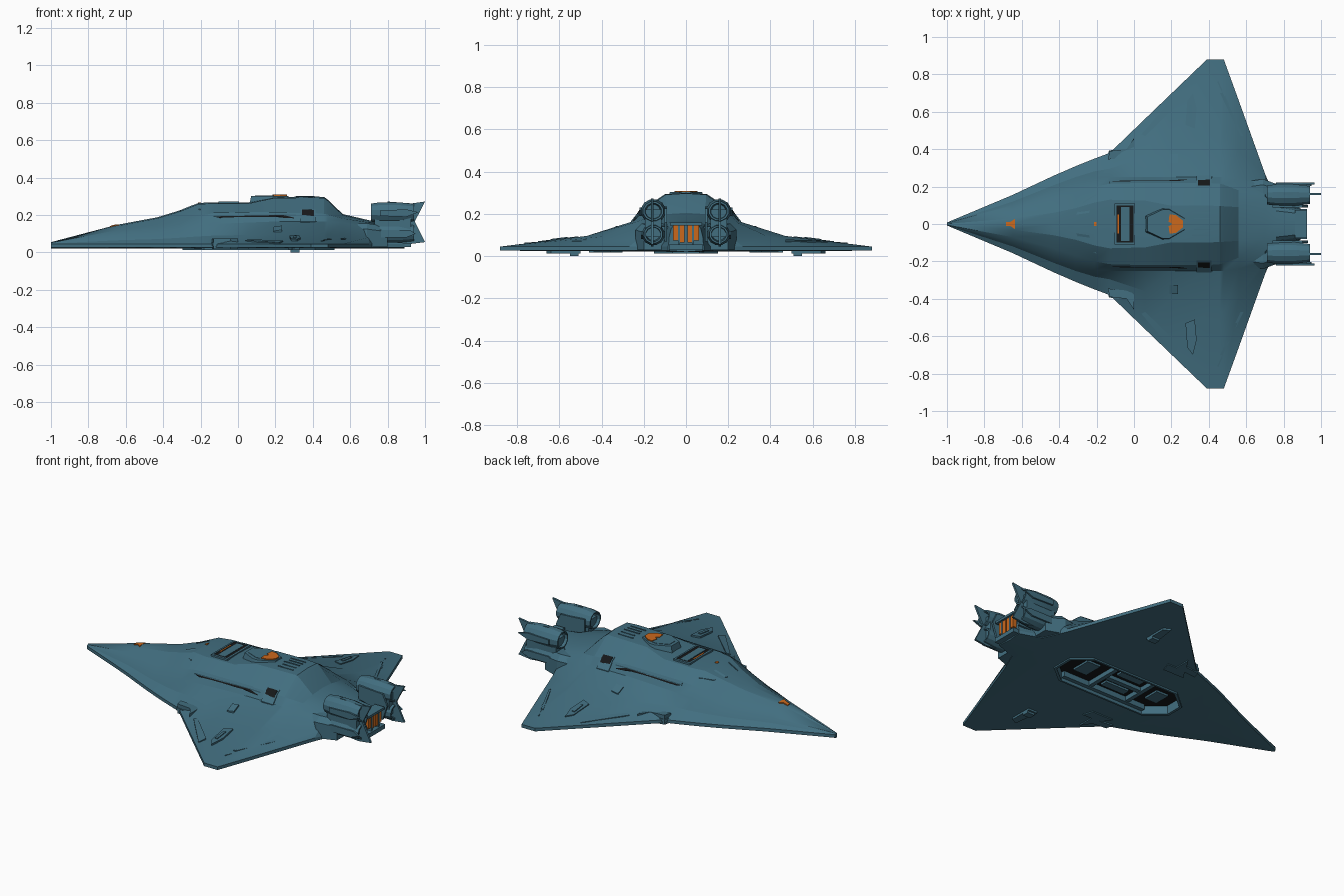
import bpy, bmesh, math
from mathutils import Vector
from mathutils.bvhtree import BVHTree

if "Cube" in bpy.data.objects:
    bpy.data.objects.remove(bpy.data.objects["Cube"])


def material(name, rgb):
    m = bpy.data.materials.new(name)
    m.diffuse_color = (*rgb, 1)
    m.use_nodes = True
    m.node_tree.nodes["Principled BSDF"].inputs["Base Color"].default_value = m.diffuse_color
    return m


TEAL = material("teal hull", (0.054, 0.156, 0.214))
ORANGE = material("orange glow", (0.60, 0.14, 0.012))
BLACK = material("black recess", (0.008, 0.009, 0.010))


def loft(name, loops, mat=TEAL, mirror=False, cap_mat=None, smooth=None, closed=False):
    """Skin successive vertex loops into a solid, optionally mirrored in y; cap_mat colours the first cap."""
    bm = bmesh.new()
    for s in ((1, -1) if mirror else (1,)):
        rows = [[bm.verts.new((x, y * s, z)) for x, y, z in lp] for lp in loops]
        pairs = list(zip(rows, rows[1:])) + ([(rows[-1], rows[0])] if closed else [])
        n = len(rows[0])
        for a, b in pairs:
            for i in range(n):
                j = (i + 1) % n
                bm.faces.new((a[i], a[j], b[j], b[i]))
        if not closed:
            bm.faces.new(rows[0]).material_index = 1 if cap_mat else 0
            bm.faces.new(rows[-1])
    bmesh.ops.recalc_face_normals(bm, faces=bm.faces)
    me = bpy.data.meshes.new(name)
    bm.to_mesh(me)
    bm.free()
    me.materials.append(mat)
    if cap_mat:
        me.materials.append(cap_mat)
    ob = bpy.data.objects.new(name, me)
    bpy.context.collection.objects.link(ob)
    if smooth:
        bpy.ops.object.select_all(action='DESELECT')
        ob.select_set(True)
        bpy.context.view_layer.objects.active = ob
        bpy.ops.object.shade_smooth_by_angle(angle=math.radians(smooth))
    return ob


def plate(name, pts, z0, z1, mat=TEAL, mirror=False):
    return loft(name, [[(x, y, z) for x, y in pts] for z in (z0, z1)], mat, mirror)


def rect(x0, x1, y0, y1):
    return [(x0, y0), (x1, y0), (x1, y1), (x0, y1)]


def box(name, x0, x1, y0, y1, z0, z1, mat=TEAL, mirror=False):
    return plate(name, rect(x0, x1, y0, y1), z0, z1, mat, mirror)


# Hull: x, top z, deck half-width, shoulder y/z, wing root y/z, edge half-width
STATIONS = [
    (-1.00, .055, .002, .004, .053, .006, .051, .008),
    (-.65, .147, .030, .070, .118, .100, .092, .155),
    (-.43, .188, .060, .130, .145, .180, .108, .258),
    (-.31, .225, .085, .170, .170, .220, .125, .310),
    (-.21, .265, .115, .200, .195, .245, .142, .350),
    (-.13, .267, .130, .215, .210, .250, .152, .380),
    (.06, .268, .125, .220, .212, .250, .160, .563),
    (.19, .296, .100, .220, .212, .250, .165, .688),
    (.39, .299, .100, .220, .212, .250, .165, .880),
    (.46, .297, .095, .215, .206, .250, .165, .880),
    (.48, .282, .095, .210, .202, .250, .165, .880),
    (.56, .205, .090, .180, .182, .240, .160, .660),
    (.70, .172, .080, .150, .160, .200, .130, .270),
    (.76, .165, .070, .090, .150, .105, .100, .130),
    (.89, .158, .055, .070, .130, .080, .090, .085),
]


def section(x, zt, a, b, zb, c, zc, e):
    half = [(a, zt - .006), (b, zb), (c, zc), (c + (e - c) * .35, .045 + (zc - .045) * .42),
            (e, .045), (e, .026)]
    return ([(x, 0, zt)] + [(x, y, z) for y, z in half] + [(x, 0, .02)]
            + [(x, -y, z) for y, z in reversed(half)])


hull = loft("hull", [section(*s) for s in STATIONS], smooth=18)
bm = bmesh.new()
bm.from_mesh(hull.data)
TREE = BVHTree.FromBMesh(bm)
bm.free()


def surf(x, y, up=True):
    hit = TREE.ray_cast(Vector((x, y, 1 if up else -1)), Vector((0, 0, -1 if up else 1)))[0]
    return hit.z if hit else .035


def draped(name, pts, h, mat=TEAL, mirror=True, up=True):
    """Thin panel that follows the hull surface, above or below."""
    d = 1 if up else -1
    return loft(name, [[(x, y, surf(x, y, up) + k * d) for x, y in pts] for k in (-.004, h)], mat, mirror)


# Belly bay cut into the underside
BAY = [(-.28, -.05), (-.17, -.14), (.40, -.14), (.50, -.06), (.50, .06), (.40, .14), (-.17, .14), (-.28, .05)]
cutter = plate("bay_cutter", BAY, -.05, .09)
cutter.hide_render = True
mod = hull.modifiers.new("bay", 'BOOLEAN')
mod.operation, mod.object, mod.solver = 'DIFFERENCE', cutter, 'EXACT'
bpy.context.view_layer.objects.active = hull
bpy.ops.object.modifier_apply(modifier=mod.name)
bpy.data.objects.remove(cutter)

# Black bay ceiling, rim, beams and equipment
plate("bay_ceiling", [(.11 + (x - .11) * .99, y * .99) for x, y in BAY], .062, .070, BLACK)
out = [(.11 + (x - .11) * 1.04, y * 1.08) for x, y in BAY]
loft("bay_rim", [[(x, y, z) for x, y in pts] for pts, z in
                 ((out, .024), (out, .012), (BAY, .012), (BAY, .024))], closed=True)
box("bay_side_rail", -.17, .40, .115, .139, .03, .066, mirror=True)
for i, x in enumerate((-.06, .20)):
    box(f"bay_beam_{i}", x, x + .025, -.12, .12, .035, .066)
box("bay_keel", -.04, .20, -.014, .014, .04, .066)
box("bay_equipment", .0, .16, .045, .09, .05, .066, mirror=True)
box("bay_front_unit", -.20, -.12, -.05, .05, .05, .066)
box("bay_rear_unit", .29, .38, -.06, .06, .05, .066)

# Cockpit canopy with its orange chevron
HEX = [(.06, -.045), (.15, -.09), (.19, -.09), (.28, -.035), (.28, .035), (.19, .09), (.15, .09), (.06, .045)]
loft("canopy_frame", [[(x, y, .255) for x, y in HEX],
                      [(.17 + (x - .17) * .90, y * .85, .303) for x, y in HEX]])
plate("canopy_inset", [(.17 + (x - .17) * .72, y * .62) for x, y in HEX], .300, .305)
loft("canopy_chevron", [[(x, y, z) for x, y in ((.185, .012), (.19, .052), (.225, .047), (.262, .018), (.262, 0),
                                               (.205, 0))] for z in (.302, .309)], ORANGE, mirror=True)

# Deck hatch: frame round a black well with an orange strip
box("hatch_well", -.095, 0, -.105, .105, .258, .2705, BLACK)
box("hatch_end_bar", -.103, .006, .10, .110, .255, .273, mirror=True)
for i, x in enumerate((-.103, -.004)):
    box(f"hatch_cross_bar_{i}", x, x + .010, -.11, .11, .258, .273)
box("hatch_cover", -.070, -.024, -.09, .09, .260, .272)
box("hatch_orange_strip", -.088, -.081, -.05, .05, .265, .272, ORANGE)

# Orange nose sensor and small forward light
draped("nose_sensor", [(-.685, -.012), (-.66, -.012), (-.635, -.028), (-.635, .028), (-.66, .012), (-.685, .012)],
       .006, ORANGE, mirror=False)
draped("forward_light", rect(-.213, -.20, -.010, .010), .004, ORANGE, mirror=False)

# Spine cooling slats
for i in range(5):
    y = -.06 + i * .03
    draped(f"spine_slat_{i}", rect(.31 + .01 * (i % 2), .41, y - .003, y + .003), .004, mirror=False)

# Shoulder ledges, dark grooves, vents and hatches along each side
draped("shoulder_ledge", [(-.13, .217), (.25, .221), (.31, .230), (.24, .229), (-.13, .226)], .007)
draped("shoulder_groove", [(-.12, .228), (.24, .230), (.30, .239), (.24, .237), (.20, .234), (-.10, .231)],
       .004, BLACK)
draped("side_vent_frame", [(.335, .195), (.335, .22), (.335, .26), (.415, .26), (.415, .22), (.415, .195)], .004)
draped("side_vent", [(.343, .205), (.343, .22), (.343, .25), (.407, .25), (.407, .22), (.407, .205)], .008, BLACK)
draped("wing_root_hatch", rect(.19, .235, .325, .375), .006)
draped("brow_panel", [(-.31, .05), (-.24, .06), (-.20, .16), (-.27, .12)], .004)

# Wing greebles, above and below
draped("wing_rack", [(.275, .53), (.325, .51), (.335, .62), (.315, .70), (.285, .66)], .006)
draped("wing_rack_slot", rect(.295, .312, .56, .64), .010)
draped("leading_flap", [(.04, .48), (.06, .47), (.24, .645), (.22, .69)], .003)
draped("trailing_flap", [(.46, .70), (.475, .70), (.585, .47), (.57, .47)], .005)
draped("tip_line", [(.445, .76), (.45, .765), (.51, .64), (.50, .64)], .004)
draped("under_rack", [(.27, .50), (.33, .50), (.33, .64), (.29, .66)], .012, up=False)
box("under_foot", .28, .33, .51, .55, 0, .025, mirror=True)
draped("under_panel", [(-.10, .30), (.04, .30), (.06, .36), (-.06, .36)], .006, up=False)

# Boxes at the kink of the leading edge
plate("leading_edge_box", [(-.14, .345), (-.13, .39), (-.04, .40), (0, .46), (.0, .36)], .018, .075, mirror=True)
plate("leading_edge_slot", [(-.143, .365), (-.133, .393), (-.045, .406), (-.045, .385)], .035, .052, TEAL, True)

# Rear deck fairings leading to the nacelles
loft("nacelle_fairing", [[(x, y0, .03), (x, y1, .03), (x, y1, z - .03), (x, y1 - .03, z), (x, y0, z)]
                         for x, y0, y1, z in ((.55, .08, .22, .15), (.69, .08, .24, .155), (.80, .08, .20, .14))],
     mirror=True)

# Twin nacelles: stacked tubes with dark intakes
TUBE = [(.80, .036), (.712, .043), (.712, .050), (.76, .057), (.86, .057), (.94, .047), (.94, .038), (.90, .032)]
for name, zc, k in (("upper_engine", .213, 1.0), ("lower_engine", .103, .92)):
    loft(name, [[(x, .155 + r * k * 1.05 * math.cos(t), zc + r * k * math.sin(t))
                 for t in (math.tau * (i + .5) / 12 for i in range(12))] for x, r in TUBE],
         mirror=True, cap_mat=BLACK, smooth=25)
box("engine_web", .73, .925, .115, .195, .09, .22, mirror=True)


def fin(name, y, t, pts):
    loft(name, [[(x, y + d, z) for x, z in pts] for d in (-t, t)], mirror=True)


# Tail fins, side rails and inner braces on the nacelles
fin("tail_fin", .16, .006, [(.80, .272), (.93, .262), (1.0, .272), (.945, .165), (1.0, .055), (.92, .045), (.82, .055)])
fin("outer_rail", .216, .005, [(.76, .225), (.90, .23), (.965, .215), (.90, .19), (.76, .195)])
fin("outer_lower_rail", .208, .005, [(.74, .12), (.92, .12), (.95, .10), (.90, .08), (.74, .08)])
fin("inner_brace", .095, .006, [(.74, .235), (.90, .225), (.93, .16), (.90, .07), (.74, .07)])

# Orange exhaust vanes under a teal hood between the nacelles
for i, y in enumerate((-.050, -.017, .017, .050)):
    box(f"exhaust_vane_{i}", .88, .912, y - .011, y + .011, .065 + .01 * (i in (0, 3)), .146, ORANGE)
box("exhaust_hood", .86, .925, -.075, .075, .146, .160)
box("exhaust_divider", .88, .916, .028, .038, .05, .15, mirror=True)
box("exhaust_lip", .87, .925, -.08, .08, .03, .055)
